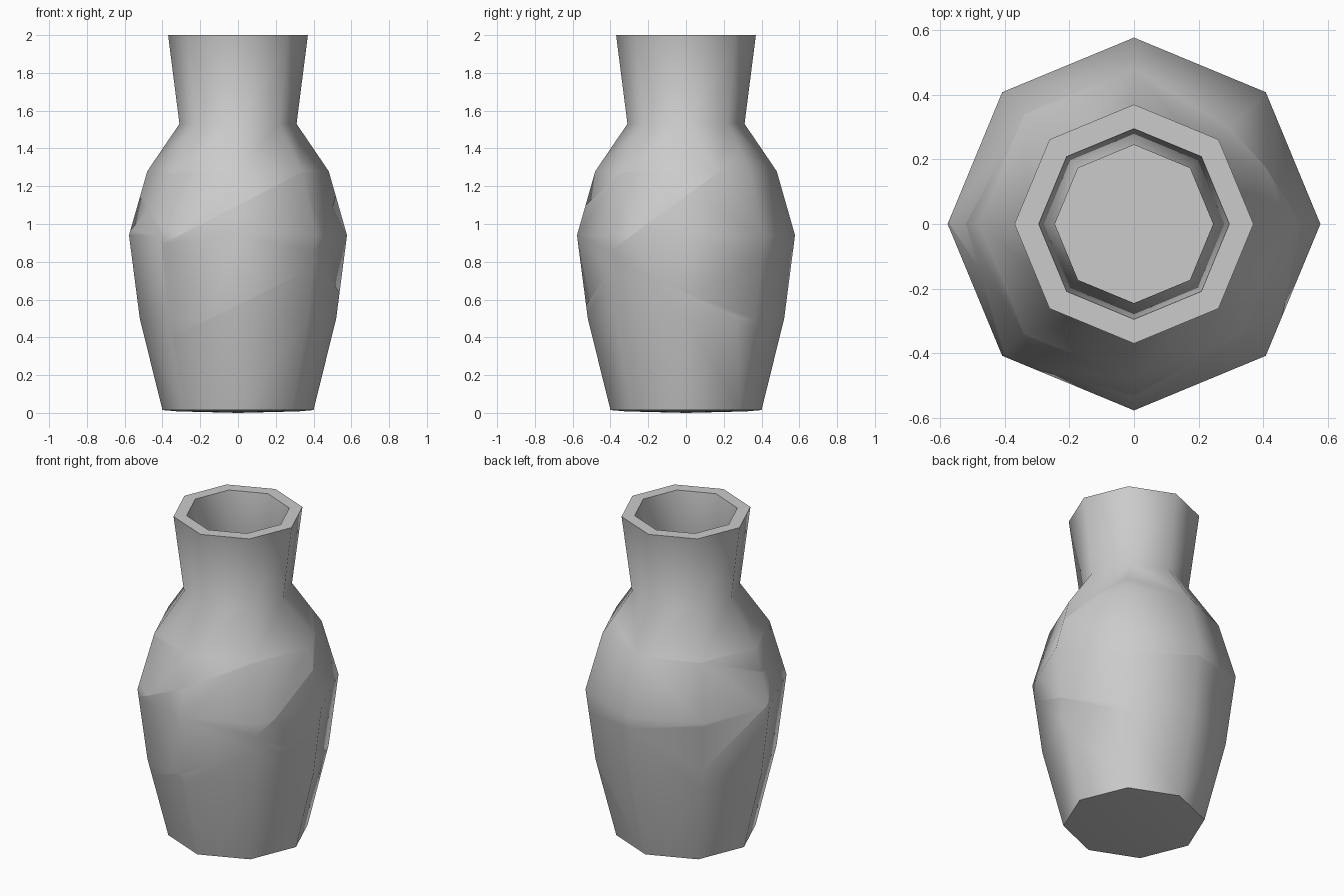
import bpy, bmesh, math
from mathutils import Vector

if "Cube" in bpy.data.objects:
    bpy.data.objects.remove(bpy.data.objects["Cube"])

SIDES = 8
# Outer wall, rim, inner wall as (radius, height)
PROFILE = [(0.32, 0.008), (0.40, 0.015), (0.52, 0.50), (0.577, 0.94), (0.48, 1.28),
           (0.31, 1.53), (0.37, 2.0), (0.295, 2.0), (0.245, 1.53), (0.41, 1.25),
           (0.505, 0.94), (0.45, 0.51), (0.345, 0.09)]

clay = bpy.data.materials.new("grey clay")
clay.diffuse_color = (0.6, 0.6, 0.6, 1)
clay.use_nodes = True
clay.node_tree.nodes["Principled BSDF"].inputs["Base Color"].default_value = clay.diffuse_color

bm = bmesh.new()
rings = [[bm.verts.new((r * math.cos(2 * math.pi * i / SIDES),
                        r * math.sin(2 * math.pi * i / SIDES), z)) for i in range(SIDES)]
         for r, z in PROFILE]
for lower, upper in zip(rings, rings[1:]):
    for i in range(SIDES):
        j = (i + 1) % SIDES
        bm.faces.new((lower[i], lower[j], upper[j], upper[i]))

# Slightly bulging underside and flat inner floor
foot = bm.verts.new((0, 0, 0))
for i in range(SIDES):
    bm.faces.new((foot, rings[0][(i + 1) % SIDES], rings[0][i]))
bm.faces.new(rings[-1])
bm.normal_update()


def crack(azimuth, a, b):
    """Cut a slanted crease across the outer belly faces turned to one side."""
    angle = math.radians(azimuth)
    view = Vector((math.cos(angle), math.sin(angle), 0))
    across = Vector((-view.y, view.x, 0))
    start = across * a[0] + Vector((0, 0, a[1]))
    line = across * (b[0] - a[0]) + Vector((0, 0, b[1] - a[1]))
    faces = [f for f in bm.faces if f.normal.dot(view) > 0.5
             and f.calc_center_median().dot(view) > 0.2
             and 0.1 < f.calc_center_median().z < 1.5]
    geom = set(faces)
    for f in faces:
        geom.update(f.edges)
        geom.update(f.verts)
    cut = bmesh.ops.bisect_plane(bm, geom=list(geom), plane_co=start,
                                 plane_no=line.cross(view).normalized(), dist=0.001)
    for e in cut["geom_cut"]:
        if isinstance(e, bmesh.types.BMEdge):
            e.smooth = False
    bm.normal_update()


# Creases around the belly: front, right, back, left
for azimuth, a, b in [(-90, (-0.25, 0.45), (0.43, 0.78)), (-90, (-0.35, 0.92), (0.1, 1.15)),
                      (0, (-0.03, 0.65), (0.37, 0.45)), (0, (0.0, 1.15), (0.3, 1.37)),
                      (90, (-0.4, 0.80), (0.4, 0.92)),
                      (180, (-0.3, 0.70), (0.1, 1.05)), (180, (-0.2, 1.22), (0.4, 0.98))]:
    crack(azimuth, a, b)

mesh = bpy.data.meshes.new("vase")
bm.to_mesh(mesh)
bm.free()
mesh.materials.append(clay)
vase = bpy.data.objects.new("vase", mesh)
bpy.context.collection.objects.link(vase)
bpy.context.view_layer.objects.active = vase
vase.select_set(True)
bpy.ops.object.shade_smooth_by_angle(angle=math.radians(60))
